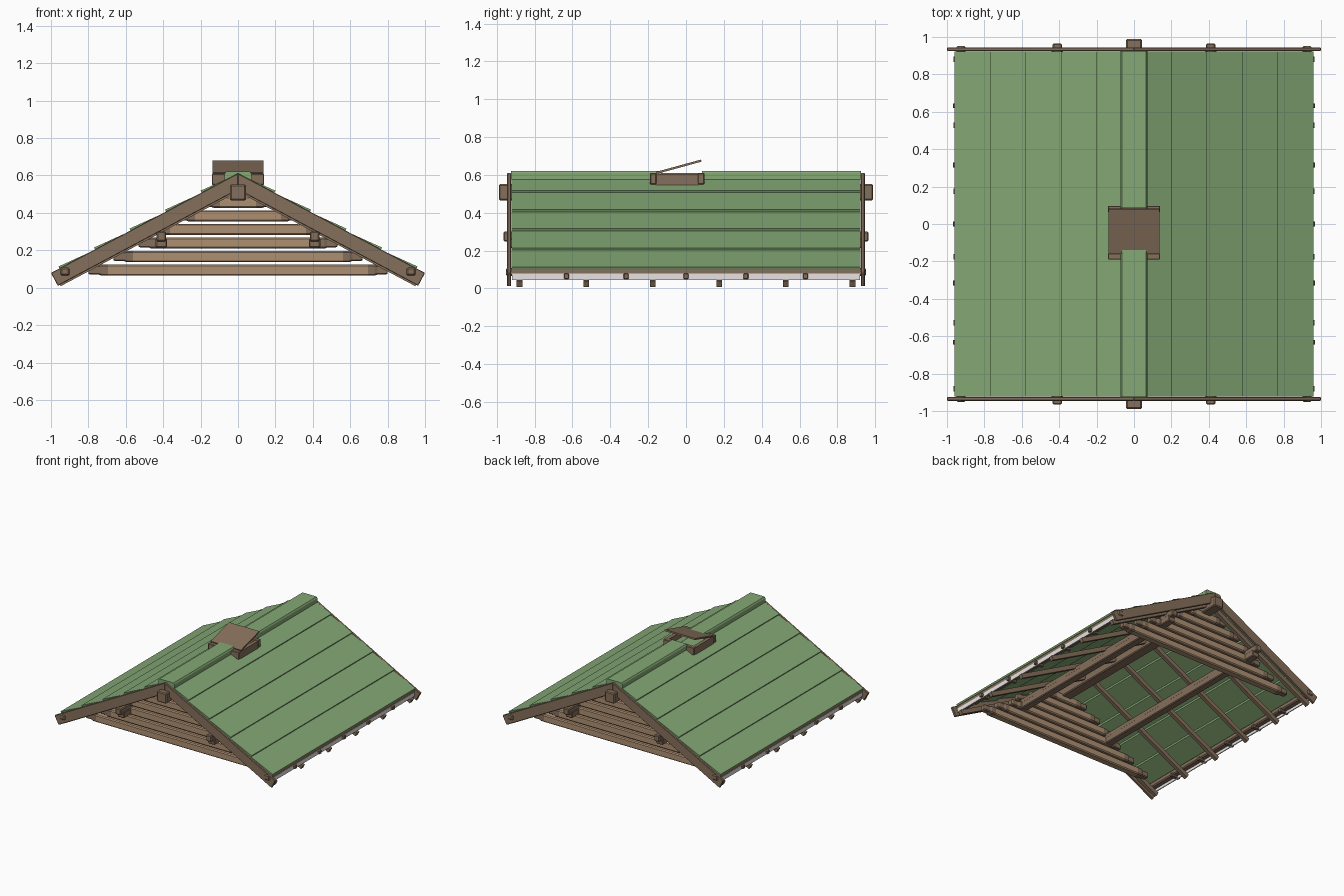
import bpy, bmesh, math

if "Cube" in bpy.data.objects:
    bpy.data.objects.remove(bpy.data.objects["Cube"])

SLOPE = 0.533
ANG = math.atan(SLOPE)
C, S = math.cos(ANG), math.sin(ANG)


def material(name, rgb):
    m = bpy.data.materials.new(name)
    m.diffuse_color = (*rgb, 1)
    m.use_nodes = True
    m.node_tree.nodes["Principled BSDF"].inputs["Base Color"].default_value = m.diffuse_color
    return m


GREEN = material("green boards", (0.232, 0.395, 0.178))
BROWN = material("dark timber", (0.235, 0.16, 0.105))
TAN = material("log timber", (0.42, 0.28, 0.17))
PALE = material("pale lining", (0.80, 0.77, 0.76))


def finish(name, bm, *mats):
    bmesh.ops.recalc_face_normals(bm, faces=bm.faces)
    me = bpy.data.meshes.new(name)
    bm.to_mesh(me)
    bm.free()
    for m in mats:
        me.materials.append(m)
    ob = bpy.data.objects.new(name, me)
    bpy.context.collection.objects.link(ob)
    return ob


def bevel(ob, w):
    mod = ob.modifiers.new("bevel", 'BEVEL')
    mod.width = w
    mod.segments = 1


def prism(name, pts, y0, y1, mat):
    """Extrude an x-z outline along y."""
    bm = bmesh.new()
    a = [bm.verts.new((x, y0, z)) for x, z in pts]
    b = [bm.verts.new((x, y1, z)) for x, z in pts]
    n = len(pts)
    bm.faces.new(a)
    bm.faces.new(b[::-1])
    for i in range(n):
        bm.faces.new((a[i], a[(i + 1) % n], b[(i + 1) % n], b[i]))
    return finish(name, bm, mat)


def box(name, x0, x1, y0, y1, z0, z1, mat, bev=0.0):
    ob = prism(name, [(x0, z0), (x1, z0), (x1, z1), (x0, z1)], y0, y1, mat)
    if bev:
        bevel(ob, bev)
    return ob


def sloped(name, s, x0, x1, top, depth, y0, y1, mat, lift=0.0):
    """Timber following the roof slope; its lower edge may be lifted."""
    za, zb = top - SLOPE * x0, top - SLOPE * x1 + lift
    pts = [(x0, za), (x1, zb), (x1 - S * depth, zb - C * depth), (x0, za - depth / C)]
    return prism(name, [(s * x, z) for x, z in pts], y0, y1, mat)


def log(name, half, y, z):
    """Squared log with chamfered edges and dark, notched ends."""
    st = [(half, .019), (half - .01, .024), (half - .055, .024),
          (half - .07, .030), (half - .105, .030)]
    st = [(-x, r) for x, r in st] + [(x, r) for x, r in st[::-1]]
    bm = bmesh.new()
    rings = []
    for x, r in st:
        k = r * 0.75
        loop = [(r, k), (k, r), (-k, r), (-r, k), (-r, -k), (-k, -r), (k, -r), (r, -k)]
        rings.append([bm.verts.new((x, y + a, z + b)) for a, b in loop])
    for j in range(len(rings) - 1):
        for i in range(8):
            f = bm.faces.new((rings[j][i], rings[j][(i + 1) % 8],
                              rings[j + 1][(i + 1) % 8], rings[j + 1][i]))
            f.material_index = 0 if j == 4 else 1
    for r in (rings[0], rings[-1]):
        bm.faces.new(r).material_index = 1
    finish(name, bm, TAN, BROWN)


# Gable logs
for y, end in ((-0.81, "front"), (0.81, "back")):
    for i in range(6):
        z = 0.094 + 0.0725 * i
        half = 0.80 - 0.134 * i + (0.07 if i > 2 else 0.0)
        log(f"{end}_gable_log_{i}", half, y, z)

for s, side in ((-1, "left"), (1, "right")):
    # Lapped roof boards
    for i in range(5):
        x0, x1 = 0.19 * i, 0.20 + 0.19 * i
        sloped(f"{side}_roof_board_{i}", s, x0, x1, 0.609, 0.014,
               -0.923, 0.923, GREEN, lift=0.016)
    # Bargeboards
    for y, end in ((-0.935, "front"), (0.935, "back")):
        ob = sloped(f"{side}_{end}_bargeboard", s, 0, 1.0, 0.612, 0.078,
                    y - 0.01, y + 0.01, BROWN)
        bevel(ob, 0.003)
    # Rafters
    for i in range(6):
        y = -0.88 + 0.352 * i
        sloped(f"{side}_rafter_{i}", s, 0, 0.965, 0.553, 0.035,
               y - 0.015, y + 0.015, BROWN)
    # Small eave pegs
    for i in range(5):
        y = -0.632 + 0.316 * i
        box(f"{side}_eave_peg_{i}", s * 0.89, s * 0.969, y - .013, y + .013,
            0.05, 0.078, BROWN, 0.003)
    # Pale lining along the eave
    box(f"{side}_eave_lining", s * 0.944, s * 0.952, -0.92, 0.92, 0.045, 0.078, PALE)
    # Eave pole
    box(f"{side}_eave_pole", s * 0.90, s * 0.95, -0.952, 0.952, 0.065, 0.108, BROWN, 0.008)
    # Middle purlin with a stepped end
    box(f"{side}_purlin_top", s * 0.385, s * 0.435, -0.965, 0.965, 0.248, 0.30, BROWN, 0.006)
    box(f"{side}_purlin_base", s * 0.38, s * 0.44, -0.93, 0.93, 0.213, 0.265, BROWN, 0.006)
    # Hatch side
    box(f"{side}_hatch_side", s * 0.108, s * 0.137, -0.16, 0.065, 0.545, 0.606, BROWN)

# Ridge beam
box("ridge_beam", -0.043, 0.043, -0.989, 0.989, 0.466, 0.551, BROWN, 0.007)

# Flat-topped ridge cap in two lengths
cap = [(-.071, .575), (-.071, .61), (-.064, .621), (.064, .621), (.071, .61), (.071, .575)]
prism("front_ridge_cap", cap, -0.925, -0.13, GREEN)
prism("back_ridge_cap", cap, 0.085, 0.925, GREEN)

# Hatch ends and tilted lid
for y, end in ((-0.173, "front"), (0.08, "back")):
    box(f"{end}_hatch_end", -0.14, 0.14, y - .017, y + .017, 0.55, 0.61, BROWN, 0.004)
bm = bmesh.new()
vs = [bm.verts.new((x, y, z)) for x in (-.137, .137)
      for y, z in ((-.155, .605), (.082, .67), (.079, .681), (-.158, .616))]
for f in ((0, 1, 2, 3), (4, 5, 6, 7), (0, 1, 5, 4), (1, 2, 6, 5), (2, 3, 7, 6), (3, 0, 4, 7)):
    bm.faces.new([vs[i] for i in f])
finish("hatch_lid", bm, BROWN)
